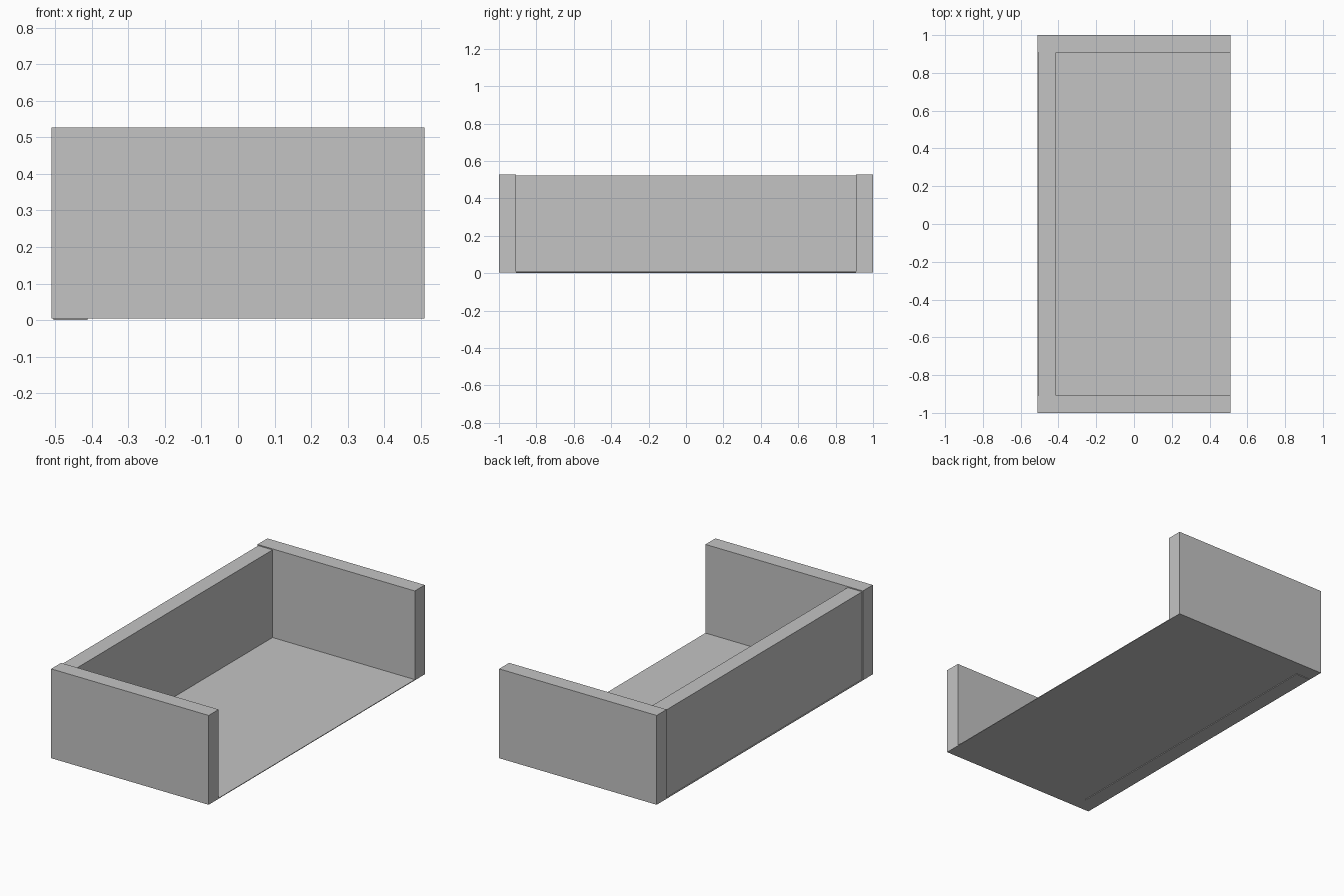
import bpy

cube = bpy.data.objects.get("Cube")
if cube:
    bpy.data.objects.remove(cube, do_unlink=True)

# One plain grey for the whole model
grey = bpy.data.materials.new("plain_grey")
grey.use_nodes = True
colour = (0.55, 0.55, 0.55, 1)
grey.diffuse_color = colour
grey.node_tree.nodes["Principled BSDF"].inputs["Base Color"].default_value = colour


def slab(name, low, high):
    """Add a box between two opposite corners."""
    centre = [(a + b) / 2 for a, b in zip(low, high)]
    bpy.ops.mesh.primitive_cube_add(size=1, location=centre)
    ob = bpy.context.object
    ob.name = name
    ob.scale = [b - a for a, b in zip(low, high)]
    bpy.ops.object.transform_apply(location=False, rotation=False, scale=True)
    ob.data.materials.append(grey)
    return ob


half_width, inner_y, base = 0.51, 0.908, 0.008

# Thin floor plate
slab("floor", (-half_width, -1, 0.004), (half_width, 1, base))

# Long wall, set just inside the ends and slightly lower
slab("long_wall", (-0.505, -inner_y, 0), (-0.412, inner_y, 0.521))

# End walls
slab("front_end_wall", (-half_width, -1, base), (half_width, -inner_y, 0.527))
slab("back_end_wall", (-half_width, inner_y, base), (half_width, 1, 0.527))
